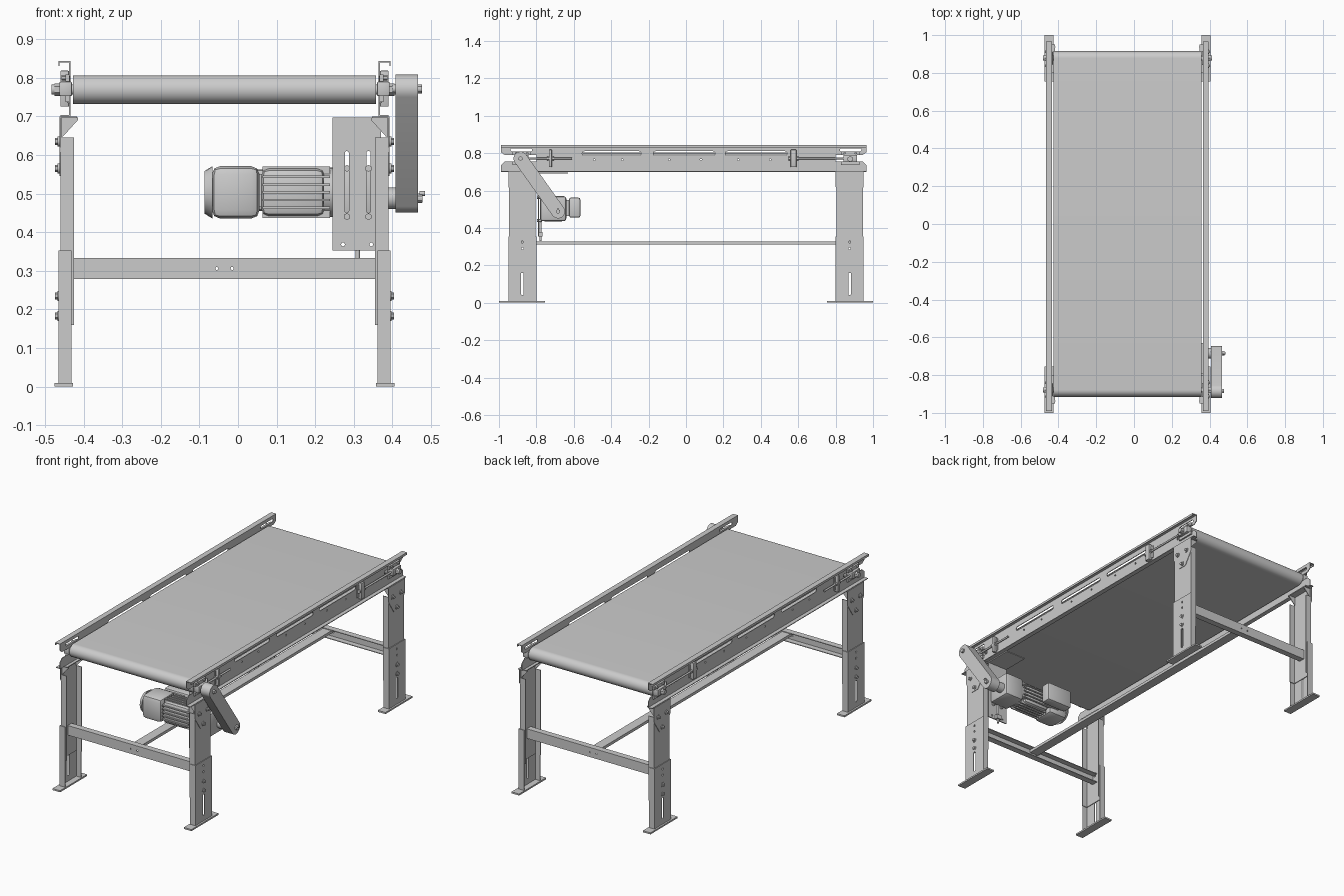
import bpy, bmesh, math
from mathutils import Matrix, Vector

if "Cube" in bpy.data.objects:
    bpy.data.objects.remove(bpy.data.objects["Cube"])

CX = -0.035                      # centre plane of the conveyor frame
YZ = Matrix(((0, 0, 1), (1, 0, 0), (0, 1, 0)))    # drawing plane y/z, depth along x
XZ = Matrix(((1, 0, 0), (0, 0, -1), (0, 1, 0)))   # drawing plane x/z, depth along -y


def finish(name, bm, angle=35):
    bmesh.ops.remove_doubles(bm, verts=bm.verts, dist=1e-5)
    bmesh.ops.recalc_face_normals(bm, faces=bm.faces)
    me = bpy.data.meshes.new(name)
    bm.to_mesh(me)
    bm.free()
    me.shade_smooth()
    me.set_sharp_from_angle(angle=math.radians(angle))
    ob = bpy.data.objects.new(name, me)
    bpy.context.collection.objects.link(ob)
    return ob


def box(name, x, y, z, bevel=0):
    bm = bmesh.new()
    bmesh.ops.create_cube(bm, size=1)
    for v in bm.verts:
        v.co = Vector([(r[0] + r[1]) / 2 + c * abs(r[1] - r[0]) for r, c in zip((x, y, z), v.co)])
    if bevel:
        bmesh.ops.bevel(bm, geom=bm.edges[:], offset=bevel, segments=2, profile=0.5, affect='EDGES')
    return finish(name, bm)


def cyl(name, a, b, r, r2=None, n=24):
    a, b = Vector(a), Vector(b)
    bm = bmesh.new()
    m = Matrix.Translation((a + b) / 2) @ (b - a).to_track_quat('Z', 'Y').to_matrix().to_4x4()
    bmesh.ops.create_cone(bm, cap_ends=True, segments=n, radius1=r, radius2=r if r2 is None else r2,
                          depth=(b - a).length, matrix=m)
    return finish(name, bm)


def stadium(p, q, r, n=10):
    """Closed outline of a round-ended slot from p to q."""
    t = math.atan2(q[1] - p[1], q[0] - p[0])
    pts = []
    for c, start in ((q, t - math.pi / 2), (p, t + math.pi / 2)):
        pts += [(c[0] + r * math.cos(start + math.pi * i / n),
                 c[1] + r * math.sin(start + math.pi * i / n)) for i in range(n + 1)]
    return pts


def hole(y, z, r=0.006):
    return [(y + r * math.cos(k * math.pi / 6), z + r * math.sin(k * math.pi / 6)) for k in range(12)]


def plate(name, loops, depth, lo, hi):
    """Filled outline with holes, extruded between lo and hi across its plane."""
    cu = bpy.data.curves.new(name, 'CURVE')
    cu.dimensions, cu.fill_mode, cu.extrude = '2D', 'BOTH', abs(hi - lo) / 2
    for pts in loops:
        sp = cu.splines.new('POLY')
        sp.points.add(len(pts) - 1)
        for p, c in zip(sp.points, pts):
            p.co = (c[0], c[1], 0, 1)
        sp.use_cyclic_u = True
    tmp = bpy.data.objects.new(name + "_outline", cu)
    bpy.context.collection.objects.link(tmp)
    dg = bpy.context.evaluated_depsgraph_get()
    me = bpy.data.meshes.new_from_object(tmp.evaluated_get(dg))
    bm = bmesh.new()
    bm.from_mesh(me)
    bpy.data.objects.remove(tmp)
    bpy.data.meshes.remove(me)
    bm.transform(Matrix.Translation(depth.col[2] * (lo + hi) / 2) @ depth.to_4x4())
    return finish(name, bm)


def rect(y0, y1, z0, z1):
    return [(y0, z0), (y1, z0), (y1, z1), (y0, z1)]


# belt loop, slider bed and end rollers
plate("belt", [stadium((-0.878, 0.769), (0.878, 0.769), 0.037, 20),
               stadium((-0.878, 0.769), (0.878, 0.769), 0.033, 20)], YZ, CX - 0.392, CX + 0.392)
box("slider_bed", (CX - 0.39, CX + 0.39), (-0.83, 0.83), (0.792, 0.801))
for y in (-0.878, 0.878):
    cyl("roller", (CX - 0.391, y, 0.769), (CX + 0.391, y, 0.769), 0.0328, n=40)
    cyl("roller_shaft", (CX - 0.448, y, 0.769), (CX + 0.448, y, 0.769), 0.013)

for s, side in ((-1, "left"), (1, "right")):
    def X(a, b):
        return tuple(sorted((CX + s * a, CX + s * b)))

    def bolt(name, y, z, u, r=0.009, length=0.013):
        cyl(name, (CX + s * u, y, z), (CX + s * (u + length), y, z), r, n=6)

    # side rail: slotted web with forked ends, top and bottom flanges
    outline = [(-.99, .70), (.965, .70), (.965, .735), (.945, .755), (.80, .755), (.80, .79),
               (.945, .79), (.965, .805), (.965, .843), (-.99, .843), (-.99, .805), (-.97, .79),
               (-.80, .79), (-.80, .755), (-.97, .755), (-.99, .735)]
    holes = [stadium((a + .012, .798), (b - .012, .798), .012)
             for a, b in ((-.555, -.24), (-.175, .155), (.21, .54))]
    holes += [hole(y, .765, .005) for y in (-.49, -.34, -.09, .08, .28, .45)]
    holes += [stadium((e * .83, .817), (e * .93, .817), .008) for e in (-1, 1)]
    plate(side + "_rail_web", [outline] + holes, YZ, *X(.399, .403))
    box(side + "_rail_top_flange", X(.399, .43), (-.99, .965), (.839, .843))
    box(side + "_rail_top_lip", X(.427, .43), (-.99, .965), (.83, .843))
    box(side + "_rail_bottom_flange", X(.399, .425), (-.99, .965), (.70, .704))

    # take-up gear: bearing blocks, anchor brackets, threaded rods
    for e, anchor, w, rod_end in ((-1, .725, .015, .61), (1, .575, .03, .55)):
        y0 = e * .878
        box(side + "_bearing_block", X(.395, .428), (y0 - .037, y0 + .037), (.752, .79), .004)
        box(side + "_bearing_keeper", X(.403, .412), (y0 - .05, y0 + .05), (.79, .808))
        box(side + "_bearing_keeper", X(.403, .412), (y0 - .05, y0 + .05), (.737, .754))
        ya = e * anchor
        box(side + "_takeup_anchor", X(.403, .425), (ya - w / 2, ya + w / 2), (.725, .818), .002)
        box(side + "_takeup_anchor_foot", X(.403, .408), (ya - w, ya + w), (.735, .808))
        cx = CX + s * .414
        cyl(side + "_takeup_rod", (cx, e * rod_end, .772), (cx, e * .86, .772), .0055, n=12)
        for yn in (ya - w / 2 - .012, ya + w / 2 + .002):
            cyl(side + "_takeup_nut", (cx, yn, .772), (cx, yn + .01, .772), .011, n=6)
        for dy in (-.03, .03):
            bolt(side + "_keeper_bolt", y0 + dy, .80, .412, .007, .01)
        bolt(side + "_shaft_nut", y0, .769, .428, .016, .012)

    # telescopic legs
    for e, end in ((-1, "front"), (1, "back")):
        n, c = side + "_" + end, e * .875
        slot = stadium((c, .047), (c, .155), .007)
        plate(n + "_lower_leg_web", [rect(c - .075, c + .075, .008, .353), slot]
              + [hole(c, z) for z in (.29, .325)], YZ, *X(.426, .43))
        plate(n + "_upper_leg_web", [rect(c - .07, c + .07, .16, .697)]
              + [hole(c, z) for z in (.29, .325)], YZ, *X(.421, .425))
        for k in (-1, 1):
            ye = c + k * .075
            box(n + "_lower_leg_flange", X(.396, .43), (ye, ye - k * .004), (.008, .353))
            ye = c + k * .0705
            box(n + "_upper_leg_flange", X(.39, .425), (ye, ye - k * .004), (.16, .645))
            # triangular gusset of the top bracket
            plate(n + "_gusset", [[(CX + s * .425, .697), (CX + s * .38, .697), (CX + s * .38, .69),
                                   (CX + s * .418, .648), (CX + s * .425, .648)]], XZ,
                  -(ye - k * .006), -(ye - k * .010))
        plate(n + "_bracket_plate", [[(c - .075, .697), (c - .075, .62), (c - .025, .545), (c + .025, .545),
                                      (c + .075, .62), (c + .075, .697)]], YZ, *X(.425, .428))
        box(n + "_bracket_top", X(.382, .428), (c - .075, c + .075), (.695, .70))
        box(n + "_foot", X(.392, .44), (e * .755, e * 1.0), (0, .009))
        for dy, z in ((-.037, .635), (.037, .635), (0, .565), (0, .235), (0, .183)):
            bolt(n + "_leg_bolt", c + dy, z, .426)
            cyl(n + "_leg_washer", (CX + s * .426, c + dy, z), (CX + s * .432, c + dy, z), .013, n=16)

# cross members and the long stretcher
for e, end in ((-1, "front"), (1, "back")):
    plate(end + "_cross_member", [rect(CX - .42, CX + .42, .278, .333),
                                  hole(CX - .02, .306, .004), hole(CX + .02, .306, .004)],
          XZ, -e * .886, -e * .89)
    for z in (.278, .329):
        box(end + "_cross_member_flange", (CX - .42, CX + .42), (e * .89, e * .855), (z, z + .004))
box("long_stretcher", (CX - .027, CX + .027), (-.887, .887), (.312, .328))

# motor mounting plate with adjusting slots and screw
plate("motor_mount_plate", [rect(.245, .37, .353, .695)]
      + [stadium((x, z), (x, z + .15), .005) for x in (.282, .338) for z in (.455,)]
      + [hole(x, .368, .005) for x in (.272, .345)], XZ, .785, .791)
box("motor_mount_top", (.245, .37), (-.79, -.63), (.691, .697))
cyl("adjusting_screw", (.31, -.778, .33), (.31, -.778, .44), .006, n=12)
box("adjusting_lug", (.295, .325), (-.786, -.766), (.353, .378))
for x in (.282, .338):
    for z in (.44, .565):
        cyl("mount_bolt", (x, -.797, z), (x, -.77, z), .009, n=6)

# gear motor along x
MY, MZ = -.71, .503
box("gearbox", (.245, .365), (MY - .07, MY + .07), (MZ - .067, MZ + .067), .014)
cyl("gearbox_flange", (.222, MY, MZ), (.247, MY, MZ), .064, n=32)
box("motor_body", (.06, .225), (MY - .062, MY + .062), (MZ - .062, MZ + .062), .02)
for k in range(5):
    d = -.04 + k * .02
    box("cooling_fin", (.063, .238), (MY - .069, MY + .069), (MZ + d - .003, MZ + d + .003))
    box("cooling_fin", (.063, .238), (MY + d - .003, MY + d + .003), (MZ - .067, MZ + .067))
box("motor_end_bell", (-.068, .056), (MY - .068, MY + .068), (MZ - .068, MZ + .068), .022)
cyl("fan_cover", (-.066, MY, MZ), (-.087, MY, MZ), .068, .055, n=24)
box("terminal_box_neck", (.0, .10), (-.65, -.62), (.465, .55))
box("terminal_box", (-.03, .13), (-.625, -.565), (.455, .562), .01)

# drive guard with drive shafts
P, Q = (-.885, .771), (-.684, .488)
plate("drive_guard", [stadium(P, Q, .037, 16)], YZ, .408, .466)
cyl("gearbox_shaft", (.36, Q[0], Q[1]), (.478, Q[0], Q[1]), .011)
cyl("gearbox_hub", (.36, Q[0], Q[1]), (.41, Q[0], Q[1]), .028)
cyl("drive_roller_shaft", (.40, P[0], P[1]), (.474, P[0], P[1]), .011)
for y, z in (P, Q):
    cyl("guard_nut", (.466, y, z), (.476, y, z), .012, n=6)
cyl("guard_end_pin", (.47, Q[0], Q[1] + .012), (.485, Q[0], Q[1] + .012), .006, n=12)
